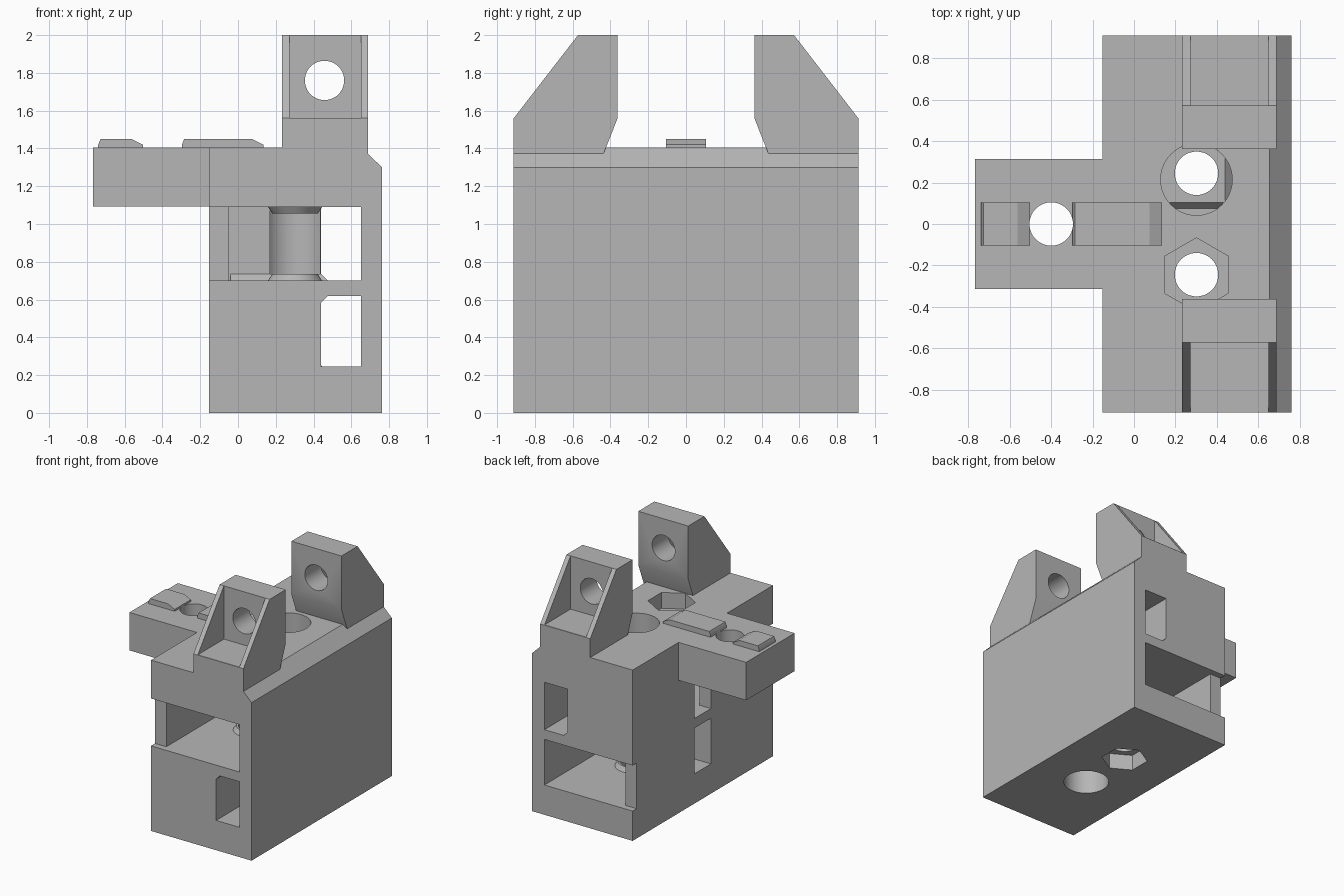
import bpy, bmesh, math
from mathutils import Matrix, Vector

if "Cube" in bpy.data.objects:
    bpy.data.objects.remove(bpy.data.objects["Cube"], do_unlink=True)

grey = bpy.data.materials.new("plain grey")
grey.use_nodes = True
COLOUR = (0.47, 0.47, 0.47, 1)
grey.diffuse_color = COLOUR
grey.node_tree.nodes["Principled BSDF"].inputs["Base Color"].default_value = COLOUR


def finish(name, bm):
    bmesh.ops.recalc_face_normals(bm, faces=bm.faces[:])
    mesh = bpy.data.meshes.new(name)
    bm.to_mesh(mesh)
    bm.free()
    mesh.materials.append(grey)
    obj = bpy.data.objects.new(name, mesh)
    bpy.context.scene.collection.objects.link(obj)
    return obj


def prism(name, profile, axis, start, end):
    """Extrude an outline along x (outline is y, z) or y (outline is x, z)."""
    bm = bmesh.new()
    place = (lambda a, b: (start, a, b)) if axis == "x" else (lambda a, b: (a, start, b))
    face = bm.faces.new([bm.verts.new(place(a, b)) for a, b in profile])
    out = bmesh.ops.extrude_face_region(bm, geom=[face])
    step = Vector((end - start, 0, 0)) if axis == "x" else Vector((0, end - start, 0))
    bmesh.ops.translate(bm, vec=step, verts=[v for v in out["geom"] if isinstance(v, bmesh.types.BMVert)])
    return finish(name, bm)


def box(name, x, y, z):
    return prism(name, [(x[0], z[0]), (x[1], z[0]), (x[1], z[1]), (x[0], z[1])], "y", *y)


def cone(name, centre, r1, r2, length, sides=48, turn=None):
    bm = bmesh.new()
    bmesh.ops.create_cone(bm, cap_ends=True, segments=sides, radius1=r1, radius2=r2, depth=length,
                          matrix=Matrix.Translation(centre) @ (turn or Matrix()))
    return finish(name, bm)


def combine(target, tool, operation="DIFFERENCE"):
    mod = target.modifiers.new("join", "BOOLEAN")
    mod.operation, mod.solver, mod.object = operation, "EXACT", tool
    bpy.context.view_layer.update()
    result = bpy.data.meshes.new_from_object(target.evaluated_get(bpy.context.evaluated_depsgraph_get()))
    target.modifiers.clear()
    target.data = result
    bpy.data.objects.remove(tool, do_unlink=True)


def span(a, b):
    return min(a, b), max(a, b)


TOP, HOLE, PULLEY_X = 1.405, 0.105, 0.302

# Main housing with a bevelled upper edge, and the side tongue
body = prism("housing", [(-0.153, 0), (0.762, 0), (0.762, 1.30), (0.655, TOP), (-0.153, TOP)],
             "y", -0.912, 0.912)
combine(body, box("tongue", (-0.768, -0.1), (-0.315, 0.315), (1.093, TOP)), "UNION")

# Two pulley chambers: upper opens to the front, lower opens to the back
for side, low, high in ((1, 0.70, 1.09), (-1, 0.62, 0.245)):
    foot = low + 0.035 * side
    combine(body, prism("chamber", [(-side, low), (0.075 * side, low), (0.105 * side, foot),
                                    (0.105 * side, high), (-side, high)], "x", -0.05, 0.65))
    combine(body, prism("tunnel", [(0.475, low), (0.65, low), (0.65, high), (0.44, high), (0.44, foot)],
                        "y", -1, 1))
    combine(body, box("corner_notch", (-0.3, -0.04), span(-side, -0.86 * side), span(low, high)))
    combine(body, box("belt_slot", (-0.3, -0.04), (-0.105, 0.105), span(low, high)))

    # Tapered spacer rings above and below each pulley
    y = -0.245 * side
    for z, up in ((min(low, high), 1), (max(low, high), -1)):
        radii = (0.15, 0.12) if up > 0 else (0.12, 0.15)
        combine(body, cone("spacer", (PULLEY_X, y, z + 0.0125 * up), *radii, 0.045), "UNION")

    # Nut recess at one end of each bolt, deep head recess at the other
    nut_z = 1.42 if side > 0 else -0.015
    combine(body, cone("nut_recess", (PULLEY_X, y, nut_z), 0.178, 0.178, 0.29, 6))
    head_end = 1.6 if side > 0 else -0.2
    combine(body, cone("head_recess", (PULLEY_X, 0.215 * side, (foot + head_end) / 2),
                       0.173, 0.173, abs(head_end - foot)))

# Raised belt pads on the tongue
for x0, x1 in ((-0.74, -0.503), (-0.297, 0.135)):
    combine(body, prism("pad", [(x0, 1.38), (x1, 1.38), (x1, 1.42), (x1 - 0.06, 1.45),
                                (x0 + 0.012, 1.45), (x0, 1.42)], "y", -0.105, 0.105), "UNION")

# Vertical bolt holes
for x, y in ((PULLEY_X, 0.245), (PULLEY_X, -0.245), (-0.4, 0)):
    combine(body, cone("bolt_hole", (x, y, 0.7), HOLE, HOLE, 2))

# Pair of gusseted mounting lugs
across = Matrix.Rotation(math.pi / 2, 4, "X")
parts = [body]
for name, s in (("front_lug", -1), ("back_lug", 1)):
    lug = prism(name, [(0.912 * s, 1.3), (0.912 * s, 1.56), (0.572 * s, 2), (0.362 * s, 2),
                       (0.362 * s, 1.56), (0.465 * s, 1.3)], "x", 0.233, 0.688)
    combine(lug, box("lug_recess", (0.272, 0.65), span(0.572 * s, s), (1.562, 2.1)))
    combine(lug, cone("lug_hole", (0.458, 0.5 * s, 1.76), 0.104, 0.104, 0.6, 48, across))
    parts.append(lug)

# Smooth round holes, crisp edges elsewhere
for obj in parts:
    bpy.ops.object.select_all(action="DESELECT")
    obj.select_set(True)
    bpy.context.view_layer.objects.active = obj
    bpy.ops.object.shade_smooth_by_angle(angle=math.radians(25))
